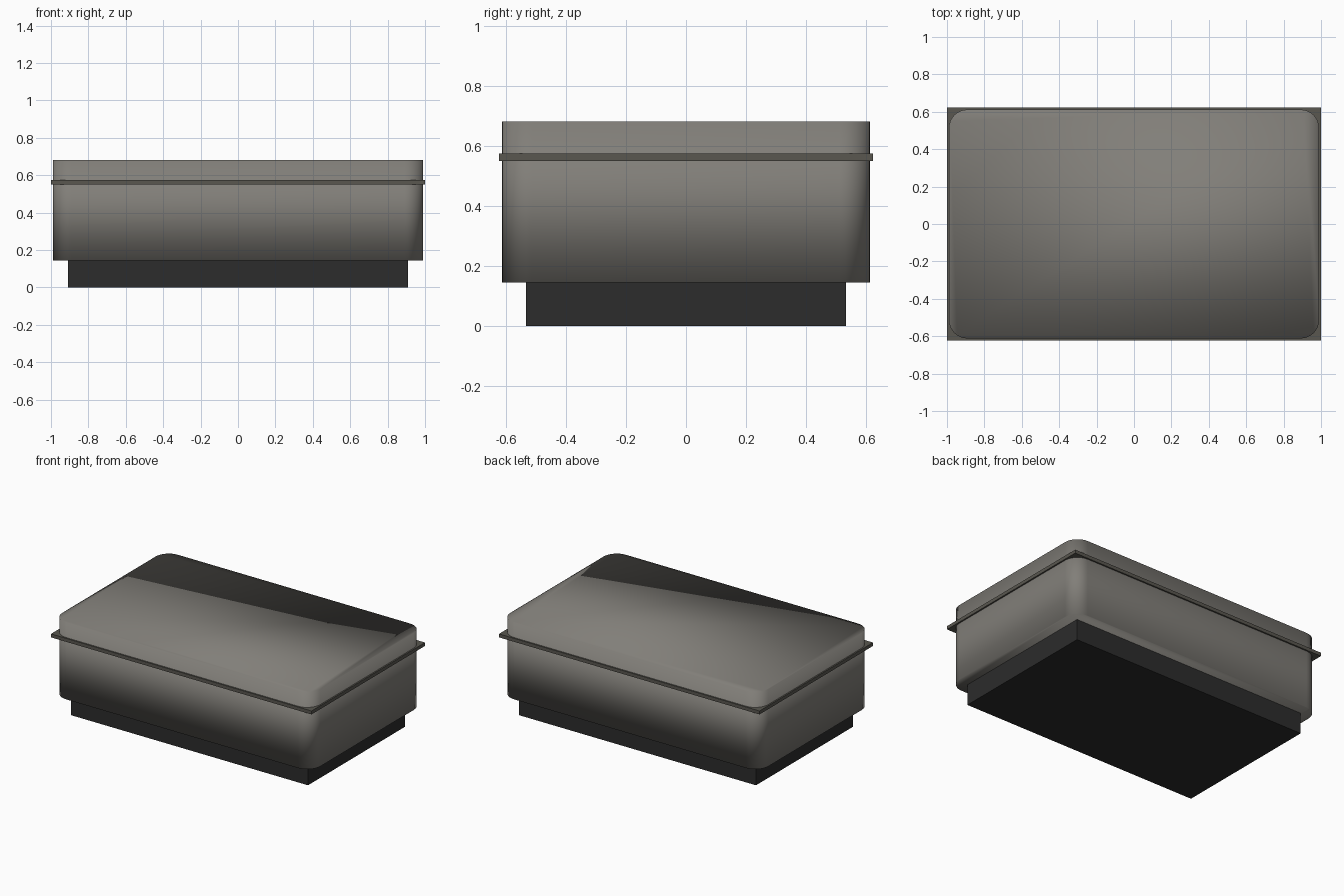
import bpy
import bmesh

if "Cube" in bpy.data.objects:
    bpy.data.objects.remove(bpy.data.objects["Cube"])


def material(name, rgb):
    m = bpy.data.materials.new(name)
    m.diffuse_color = (*rgb, 1)
    m.use_nodes = True
    m.node_tree.nodes["Principled BSDF"].inputs["Base Color"].default_value = m.diffuse_color
    return m


def box(name, sx, sy, z0, z1, mat, radius=0.0, segments=8):
    """Box between two heights, optionally with rounded upright corners."""
    bm = bmesh.new()
    bmesh.ops.create_cube(bm, size=1)
    for v in bm.verts:
        v.co = (v.co.x * sx, v.co.y * sy, z1 if v.co.z > 0 else z0)
    if radius:
        upright = [e for e in bm.edges
                   if abs(e.verts[0].co.z - e.verts[1].co.z) > 1e-4]
        bmesh.ops.bevel(bm, geom=upright, offset=radius, segments=segments,
                        profile=0.5, affect='EDGES')
        for f in bm.faces:
            f.smooth = True
    bmesh.ops.recalc_face_normals(bm, faces=bm.faces)
    mesh = bpy.data.meshes.new(name)
    bm.to_mesh(mesh)
    bm.free()
    mesh.materials.append(mat)
    ob = bpy.data.objects.new(name, mesh)
    bpy.context.collection.objects.link(ob)
    return ob


shell = material("shell_grey", (0.22, 0.21, 0.19))
trim = material("trim_grey", (0.10, 0.095, 0.08))
dark = material("base_dark", (0.025, 0.025, 0.025))

# Recessed plinth, rounded body with soft shading, thin seam plate
box("base", 1.82, 1.064, 0.0, 0.145, dark)
box("body", 1.98, 1.224, 0.145, 0.681, shell, radius=0.1)
box("seam_plate", 2.0, 1.244, 0.55, 0.574, trim)
